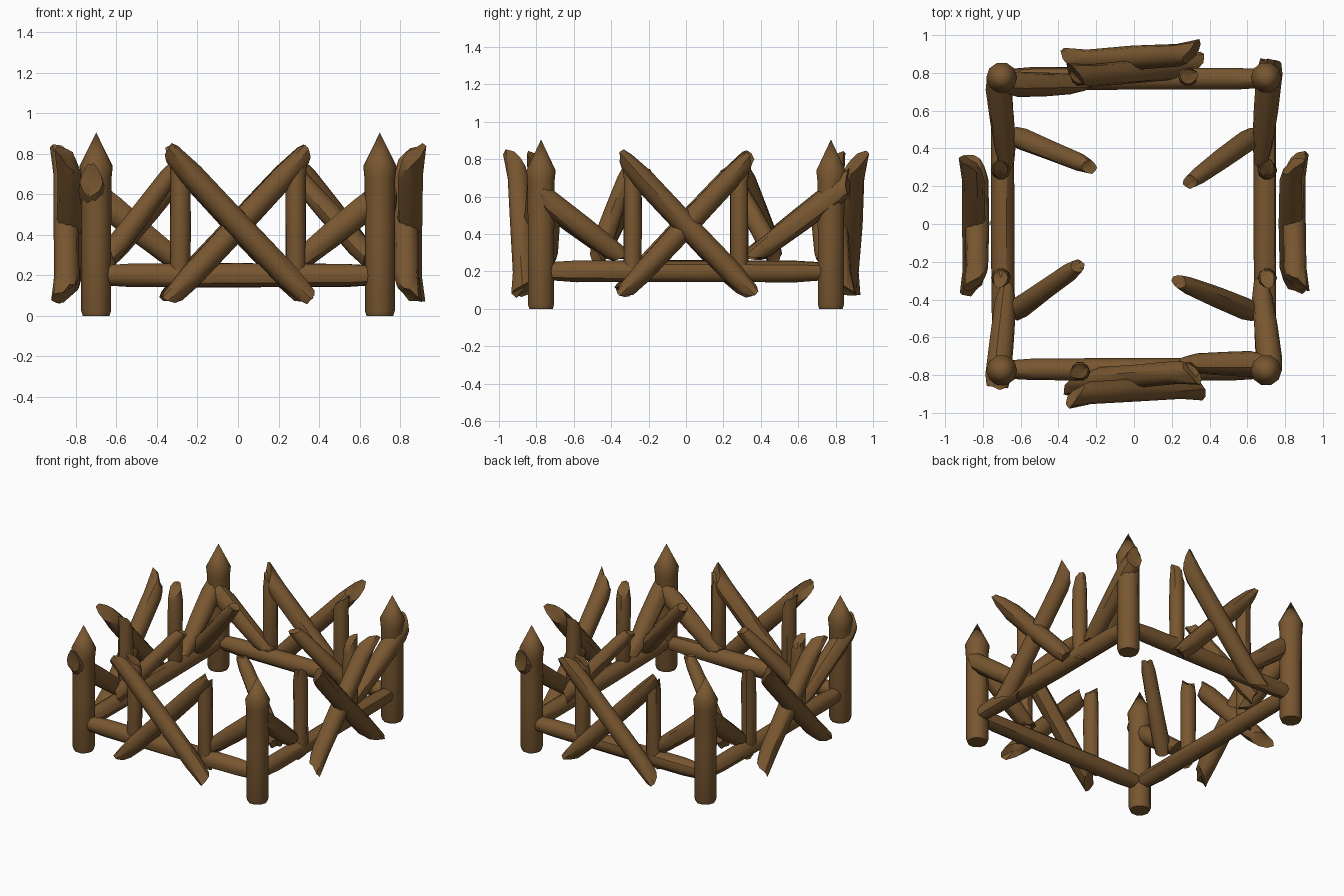
import bpy, bmesh, math, random
from mathutils import Vector, Matrix

random.seed(4)
if "Cube" in bpy.data.objects:
    bpy.data.objects.remove(bpy.data.objects["Cube"], do_unlink=True)

wood = bpy.data.materials.new("dark_brown_wood")
wood.use_nodes = True
brown = (0.19, 0.095, 0.03, 1)
wood.diffuse_color = brown
shader = wood.node_tree.nodes["Principled BSDF"]
shader.inputs["Base Color"].default_value = brown
shader.inputs["Roughness"].default_value = 0.9
SIDES = 10


def finish(name, bm):
    """Turn a bmesh into a shaded wooden object."""
    bmesh.ops.recalc_face_normals(bm, faces=bm.faces)
    mesh = bpy.data.meshes.new(name)
    bm.to_mesh(mesh)
    bm.free()
    obj = bpy.data.objects.new(name, mesh)
    bpy.context.collection.objects.link(obj)
    mesh.materials.append(wood)
    bpy.ops.object.select_all(action="DESELECT")
    obj.select_set(True)
    bpy.context.view_layer.objects.active = obj
    bpy.ops.object.shade_smooth_by_angle(angle=math.radians(40))


def skin(bm, rings, start, end):
    """Bridge consecutive rings and close both ends with a fan."""
    for a, b in zip(rings, rings[1:]):
        for i in range(SIDES):
            j = (i + 1) % SIDES
            bm.faces.new((a[i], a[j], b[j], b[i]))
    for ring, point in ((rings[0], start), (rings[-1], end)):
        tip = bm.verts.new(point)
        for i in range(SIDES):
            bm.faces.new((ring[i], ring[(i + 1) % SIDES], tip))


def log(name, p, q, r, lean, slant=1.3, r_end=None):
    """Rough log from p to q; its split ends flare into a point towards lean."""
    p, q, lean = Vector(p), Vector(q), Vector(lean).normalized()
    r_end = r_end or r
    axis = (q - p).normalized()
    turn = axis.to_track_quat("Z", "Y")
    bm = bmesh.new()
    rings = []
    for t, size in ((0, 0.8), (0.12, 1), (0.5, 1.03), (0.88, 1), (1, 0.8)):
        radius = (r + (r_end - r) * t) * size
        ring = []
        for i in range(SIDES):
            a = math.tau * i / SIDES
            radial = turn @ Vector((math.cos(a), math.sin(a), 0))
            co = p.lerp(q, t) + radial * radius * random.uniform(0.95, 1.05)
            if t in (0, 1):
                facing = radial.dot(lean)
                reach = facing * slant + random.uniform(-0.2, 0.35)
                co += axis * radius * reach * (1 if t else -1)
                # The longest splinters bend outward
                co += lean * radius * 0.55 * slant * max(facing, 0) ** 3
            ring.append(bm.verts.new(co))
        rings.append(ring)
    skin(bm, rings, p + axis * r * 0.1, q - axis * r_end * 0.1)
    finish(name, bm)


def post(name, x, y):
    """Upright corner stake with a sharpened top."""
    bm = bmesh.new()
    rings = []
    for z, r in ((0, 0.066), (0.025, 0.074), (0.4, 0.074), (0.68, 0.076), (0.74, 0.082)):
        rings.append([bm.verts.new((x + r * math.cos(math.tau * i / SIDES),
                                    y + r * math.sin(math.tau * i / SIDES), z))
                      for i in range(SIDES)])
    skin(bm, rings, (x, y, 0), (x, y, 0.905))
    finish(name, bm)


def wall(name, angle, dist, half, cross, braces):
    """One fence side, laid out as (along, outward, height) and turned into place."""
    rot = Matrix.Rotation(math.radians(angle), 3, "Z")

    def at(u, v, z):
        return rot @ Vector((u, -dist - v, z))

    along, out, up = rot @ Vector((1, 0, 0)), rot @ Vector((0, -1, 0)), Vector((0, 0, 1))
    log(name + "_rail", at(-half, 0, 0.2), at(half, 0, 0.2), 0.059, up, 0)
    # Crossed spikes, with how far each end stands out from the rail
    fall_top, fall_foot, rise_foot, rise_top = cross
    log(name + "_falling_spike", at(-0.305, fall_top, 0.775), at(0.32, fall_foot, 0.115),
        0.061, out + up * 0.3)
    log(name + "_rising_spike", at(-0.305, rise_foot, 0.115), at(0.305, rise_top, 0.77),
        0.06, out + up * 0.3)
    # Uprights at both sides of the cross
    for side, s in (("left", 1), ("right", -1)):
        log(f"{name}_upright_{side}", at(0.285 * s, 0.01, 0.18), at(0.285 * s, 0.01, 0.755),
            0.049, along * s + out * 0.3, 1)
    # Sloping braces leaning on the corner posts
    for i, (high, low) in enumerate(braces):
        log(f"{name}_brace_{i + 1}", at(*high), at(*low), 0.07, up, 1.1, 0.053)


front_cross = (0.13, 0.09, 0.06, 0.01)
side_cross = (0.155, 0.15, 0.135, 0.135)
front_braces = [((0.66, -0.03, 0.56), (0.29, -0.03, 0.26))]
side_braces = [((0.86, 0.03, 0.66), (0.36, -0.02, 0.28)),
               ((-0.77, 0.03, 0.6), (-0.34, -0.02, 0.27))]
wall("front_wall", 0, 0.77, 0.7, front_cross, front_braces)
wall("left_wall", 90, 0.695, 0.77, side_cross, side_braces)
wall("back_wall", 180, 0.77, 0.7, front_cross, front_braces)
wall("right_wall", 270, 0.695, 0.77, side_cross, side_braces)

for end, sy in (("front", -1), ("back", 1)):
    for side, sx in (("left", 1), ("right", -1)):
        post(f"{end}_{side}_post", 0.7 * sx, 0.775 * sy)
        # Spikes rising from the side walls towards the middle
        tip = (0.3, 0.225) if sx == sy else (0.24, 0.305)
        log(f"{end}_{side}_inward_spike", (0.64 * sx, 0.47 * sy, 0.29),
            (tip[0] * sx, tip[1] * sy, 0.745), 0.058, (-sx, -sy * 0.5, 0.4), 0.9, 0.045)
